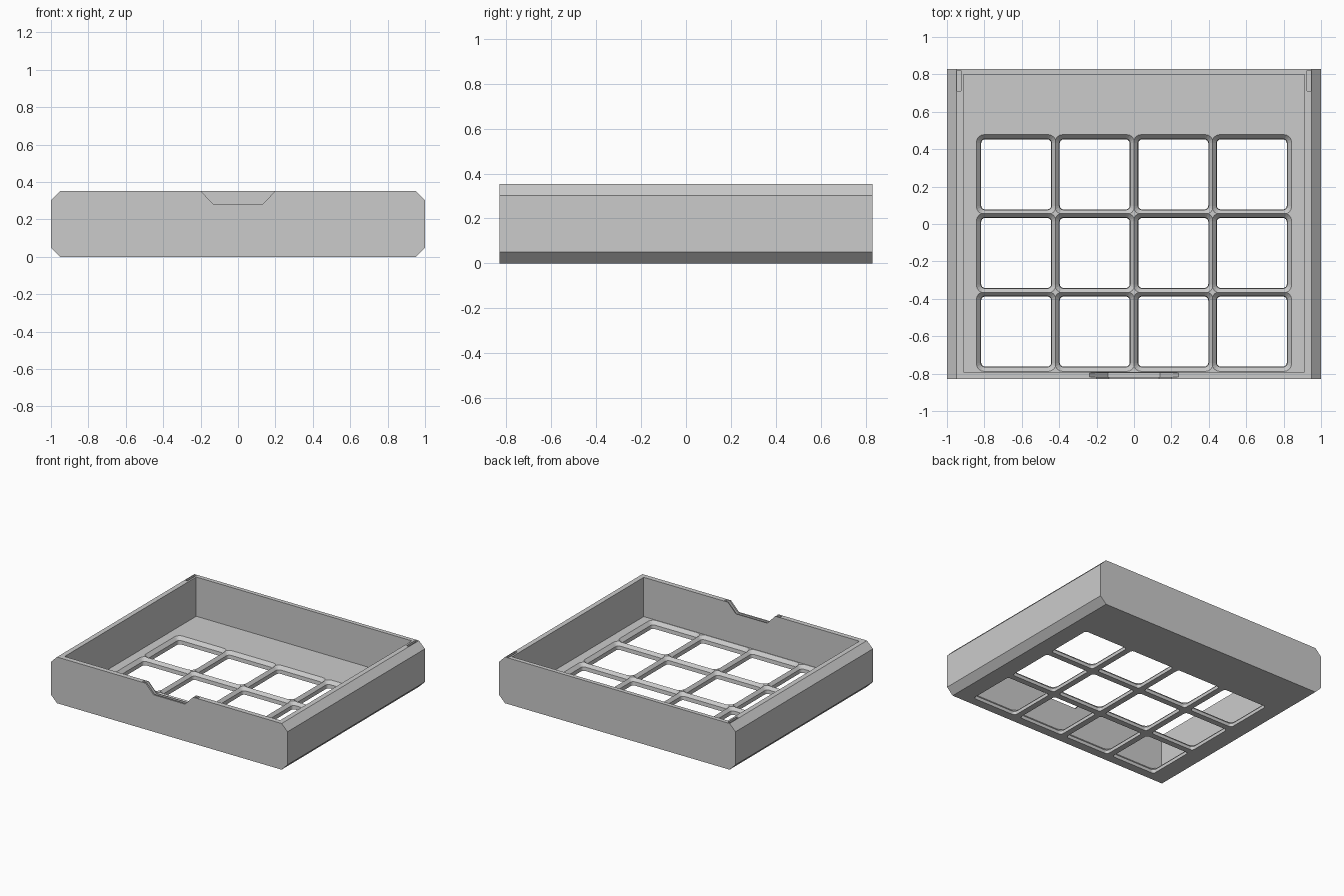
import bpy
import bmesh
import math

cube = bpy.data.objects.get("Cube")
if cube:
    bpy.data.objects.remove(cube, do_unlink=True)

H = 0.353        # tray height
D = 0.83         # half depth
FLOOR = 0.053    # floor thickness

grey = bpy.data.materials.new("light grey plastic")
grey.use_nodes = True
colour = (0.6, 0.6, 0.6, 1)
grey.diffuse_color = colour
grey.node_tree.nodes["Principled BSDF"].inputs["Base Color"].default_value = colour


def loft(name, rings):
    """Closed solid through rings that share the same point count."""
    bm = bmesh.new()
    loops = [[bm.verts.new(p) for p in ring] for ring in rings]
    n = len(loops[0])
    for a, b in zip(loops, loops[1:]):
        for i in range(n):
            j = (i + 1) % n
            bm.faces.new((a[i], a[j], b[j], b[i]))
    bm.faces.new(loops[0][::-1])
    bm.faces.new(loops[-1])
    bmesh.ops.recalc_face_normals(bm, faces=bm.faces[:])
    mesh = bpy.data.meshes.new(name)
    bm.to_mesh(mesh)
    bm.free()
    mesh.materials.append(grey)
    obj = bpy.data.objects.new(name, mesh)
    bpy.context.collection.objects.link(obj)
    return obj


def extrude_y(name, outline, y0, y1):
    return loft(name, [[(x, y, z) for x, z in outline] for y in (y0, y1)])


def box(name, x0, x1, y0, y1, z0, z1):
    return extrude_y(name, [(x0, z0), (x1, z0), (x1, z1), (x0, z1)], y0, y1)


def rounded_square(cx, cy, half, radius, z, steps=4):
    points = []
    for corner in range(4):
        mid = math.radians(45 + 90 * corner)
        ox = cx + math.copysign(half - radius, math.cos(mid))
        oy = cy + math.copysign(half - radius, math.sin(mid))
        for s in range(steps + 1):
            a = math.radians(90 * corner + 90 * s / steps)
            points.append((ox + radius * math.cos(a), oy + radius * math.sin(a), z))
    return points


def trapezoid(top, bottom, z):
    # sides continue above the rim so the cut is clean
    rise = 0.05
    slope = (top - bottom) / (H - z)
    wide = top + slope * rise
    return [(-bottom, z), (bottom, z), (wide, H + rise), (-wide, H + rise)]


def cut(target, cutter):
    cutter.hide_render = True
    mod = target.modifiers.new("cut", "BOOLEAN")
    mod.operation = "DIFFERENCE"
    mod.solver = "EXACT"
    mod.object = cutter
    bpy.context.view_layer.objects.active = target
    bpy.ops.object.modifier_apply(modifier=mod.name)
    bpy.data.objects.remove(cutter, do_unlink=True)


# Tray body with chamfered long edges
c = 0.05
half_outline = [(1 - c, 0), (1, c), (1, H - c), (1 - c, H)]
outline = half_outline + [(-x, z) for x, z in reversed(half_outline)]
tray = extrude_y("tray", outline, -D, D)

# Main cavity
cut(tray, box("cavity", -0.912, 0.912, -0.792, 0.798, FLOOR, H + 0.1))

# Floor windows with chamfered rims
for row in range(3):
    for col in range(4):
        x, y = -0.63 + 0.42 * col, 0.265 - 0.42 * row
        sections = [(0.187, 0.02, -0.05), (0.187, 0.02, 0.0), (0.19, 0.023, 0.028),
                    (0.213, 0.042, FLOOR), (0.213, 0.042, 0.1)]
        cut(tray, loft("window", [rounded_square(x, y, h, r, z) for h, r, z in sections]))

# Finger notch in the front wall, with a thin groove following it
cut(tray, extrude_y("notch", trapezoid(0.2, 0.133, 0.282), -D - 0.05, -0.75))
cut(tray, extrude_y("notch_groove", trapezoid(0.238, 0.14, 0.25), -0.818, -0.797))

# Narrow slots in the rim at the back corners
for side in (-1, 1):
    x0, x1 = sorted((side * 0.926, side * 0.946))
    cut(tray, box("rim_slot", x0, x1, 0.712, 0.82, H - 0.05, H + 0.05))
